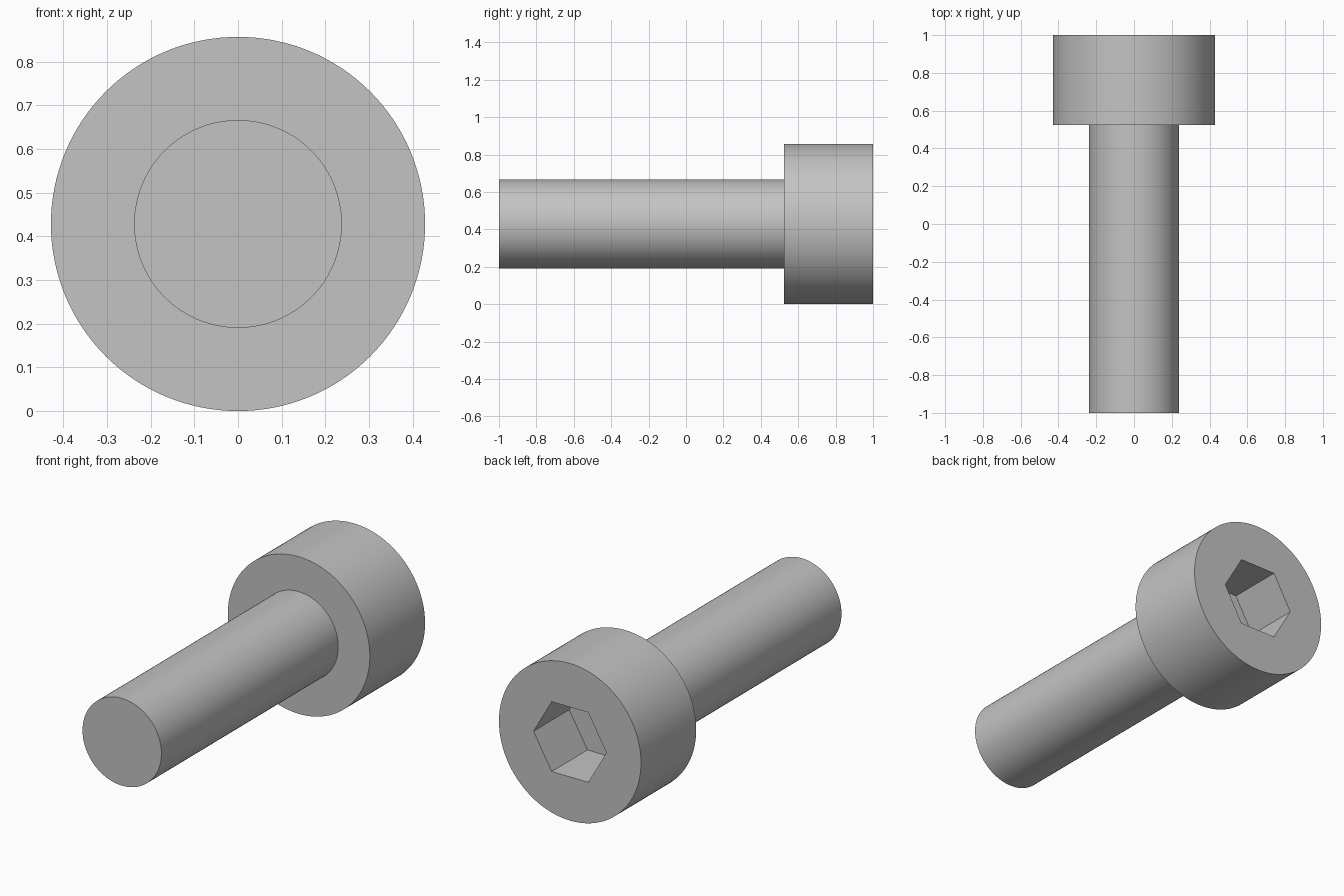
import bpy, bmesh
from math import cos, sin, pi, radians

default = bpy.data.objects.get("Cube")
if default:
    bpy.data.objects.remove(default, do_unlink=True)

HEAD_R, SHAFT_R, HEX_R = 0.4286, 0.238, 0.22
TIP_Y, SHOULDER_Y, TOP_Y = -1.0, 0.524, 1.0
SOCKET_DEPTH = 0.308

steel = bpy.data.materials.new("grey steel")
steel.use_nodes = True
GREY = (0.55, 0.55, 0.55, 1)
steel.diffuse_color = GREY
steel.node_tree.nodes["Principled BSDF"].inputs["Base Color"].default_value = GREY


def turned(name, profile, sides):
    """Closed solid around the y axis from (radius, y) rings, capped at both ends."""
    bm = bmesh.new()
    rings = [[bm.verts.new((r * cos(2 * pi * i / sides), y,
                            HEAD_R + r * sin(2 * pi * i / sides)))
              for i in range(sides)] for r, y in profile]
    for a, b in zip(rings, rings[1:]):
        for i in range(sides):
            j = (i + 1) % sides
            bm.faces.new((a[i], a[j], b[j], b[i]))
    bm.faces.new(rings[0])
    bm.faces.new(rings[-1])
    bmesh.ops.recalc_face_normals(bm, faces=bm.faces)
    mesh = bpy.data.meshes.new(name)
    bm.to_mesh(mesh)
    bm.free()
    mesh.materials.append(steel)
    obj = bpy.data.objects.new(name, mesh)
    bpy.context.collection.objects.link(obj)
    return obj


# Shaft and cylindrical head in one piece
bolt = turned("socket_head_bolt", [(SHAFT_R, TIP_Y), (SHAFT_R, SHOULDER_Y),
                                   (HEAD_R, SHOULDER_Y), (HEAD_R, TOP_Y)], 128)

# Hexagonal socket cut into the head
cutter = turned("socket_cutter", [(HEX_R, TOP_Y - SOCKET_DEPTH), (HEX_R, TOP_Y + 0.1)], 6)
cutter.hide_render = True
cut = bolt.modifiers.new("hex socket", 'BOOLEAN')
cut.operation = 'DIFFERENCE'
cut.solver = 'EXACT'
cut.object = cutter

bpy.ops.object.select_all(action='DESELECT')
bolt.select_set(True)
bpy.context.view_layer.objects.active = bolt
bpy.ops.object.modifier_apply(modifier=cut.name)
bpy.data.objects.remove(cutter, do_unlink=True)

# Smooth round walls, crisp rims
bpy.ops.object.shade_smooth_by_angle(angle=radians(30))
